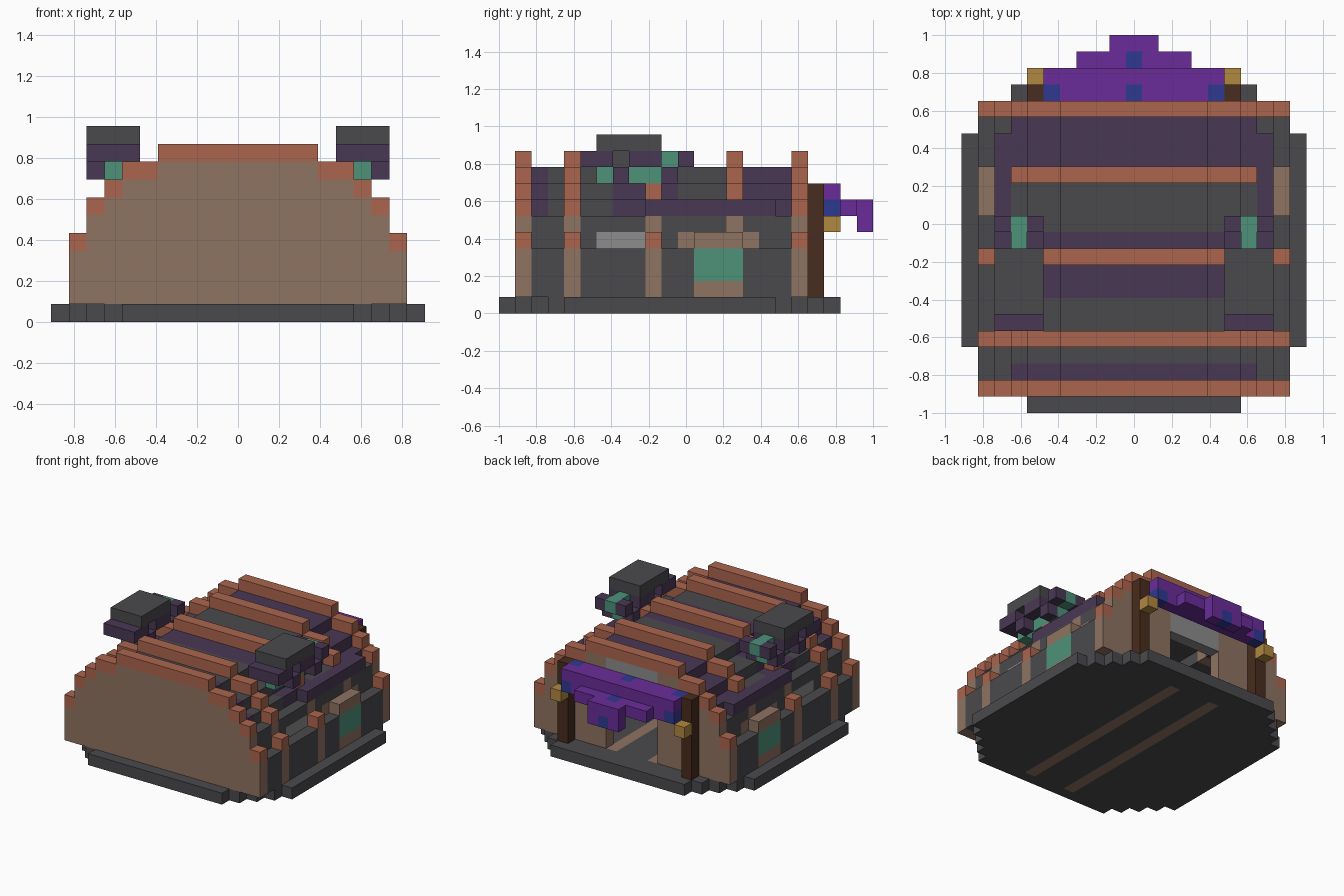
import bpy, bmesh
from mathutils import Vector

if "Cube" in bpy.data.objects:
    bpy.data.objects.remove(bpy.data.objects["Cube"], do_unlink=True)

U = 2 / 23  # edge length of one block


def linear(c):
    c /= 255
    return c / 12.92 if c <= 0.04045 else ((c + 0.055) / 1.055) ** 2.4


PALETTE = {
    "slate": (74, 74, 77), "tan": (143, 115, 98), "terracotta": (171, 101, 78),
    "plum": (73, 56, 84), "teal": (77, 146, 122), "pale_grey": (140, 140, 140),
    "dark_wood": (72, 44, 30), "violet": (106, 44, 153), "blue": (47, 56, 145),
    "gold": (176, 136, 64),
}
MATS = {}
for name, rgb in PALETTE.items():
    m = bpy.data.materials.new(name)
    m.use_nodes = True
    col = tuple(linear(c) for c in rgb) + (1,)
    m.diffuse_color = col
    for node in m.node_tree.nodes:
        if node.type == "BSDF_PRINCIPLED":
            node.inputs["Base Color"].default_value = col
    MATS[name] = m


def span(a, b):
    return range(a, b + 1)


def fill(cells, color, xs, ys, zs, mirror=True):
    """Set a box of blocks to a colour, on both sides if mirrored."""
    for x in xs:
        for y in ys:
            for z in zs:
                cells[x, y, z] = color
                if mirror:
                    cells[-x, y, z] = color


def build(name, cells):
    """Turn a set of coloured blocks into one clean mesh of outer faces."""
    bm = bmesh.new()
    colors = sorted(set(cells.values()))
    for cell, color in cells.items():
        centre = Vector((cell[0], cell[1] - 11, cell[2] + 0.5))
        for axis in range(3):
            for sign in (-1, 1):
                near = list(cell)
                near[axis] += sign
                if tuple(near) in cells:
                    continue
                n, a, b = Vector(), Vector(), Vector()
                n[axis] = sign / 2
                a[(axis + 1) % 3] = 0.5
                b[(axis + 2) % 3] = sign / 2
                corners = (-a - b, a - b, a + b, b - a)
                face = bm.faces.new([bm.verts.new((centre + n + c) * U) for c in corners])
                face.material_index = colors.index(color)
    bmesh.ops.remove_doubles(bm, verts=bm.verts, dist=U / 100)
    bmesh.ops.dissolve_limit(bm, angle_limit=0.02, verts=bm.verts, edges=bm.edges,
                             delimit={"MATERIAL", "NORMAL"})
    mesh = bpy.data.meshes.new(name)
    bm.to_mesh(mesh)
    bm.free()
    for c in colors:
        mesh.materials.append(MATS[c])
    bpy.context.collection.objects.link(bpy.data.objects.new(name, mesh))


# Arch profile: top layer of a rib at each distance from the middle
def rib_top(x):
    return {9: 4, 8: 6, 7: 7, 6: 8, 5: 8}.get(x, 9 if x < 5 else 0)


def roof_top(x):
    return rib_top(x) - 1


def shell_start(x):
    return 1 if x == 9 else min(roof_top(x), roof_top(x + 1) + 1)


# Round floor slab with two inlaid strips
base = {}
for y in span(0, 20):
    d = abs(y - 10)
    half = 10 if d <= 6 else 16 - d
    fill(base, "slate", span(0, half), [y], [0])
fill(base, "tan", [2], span(1, 18), [0])
build("floor_slab", base)

# Stepped roof and side walls with coloured bands
roof = {}
bands = {2, 7, 8, 10, 15, 16, 17}
for y in span(2, 17):
    for x in span(0, 9):
        color = "plum" if y in bands and x <= 7 else "slate"
        fill(roof, color, [x], [y], span(shell_start(x), roof_top(x)))
fill(roof, "pale_grey", [8], span(6, 8), [4])
fill(roof, "tan", [8], span(11, 15), [4])
fill(roof, "tan", [9], span(12, 14), [1])
fill(roof, "teal", [9], span(12, 14), [2, 3])
for y in (4, 9, 14):
    for x in span(0, 9):
        for z in span(shell_start(x), roof_top(x)):
            roof.pop((x, y, z), None) if not (y == 14 and x == 9) else None
            roof.pop((-x, y, z), None) if not (y == 14 and x == 9) else None
build("roof_and_walls", roof)

# Arched ribs; the first and last are full end walls
for label, y in (("front_wall", 1), ("front_rib", 4), ("middle_rib", 9),
                 ("back_rib", 14), ("back_wall", 18)):
    rib = {}
    solid = y in (1, 18)
    for x in span(0, 8 if y == 14 else 9):
        top = rib_top(x)
        fill(rib, "tan", [x], [y], span(1 if solid else shell_start(x), top - 1))
        if not (x == 8 and y in (9, 14)):
            fill(rib, "terracotta", [x], [y], [top])
    if y == 18:
        fill(rib, "pale_grey", span(0, 2), [y], span(5, 8))
        for x in span(-2, 2):
            for z in span(1, 4):
                del rib[x, y, z]
    build(label, rib)

# Side beams, window hoods, door posts and lanterns
for side, s in (("left", 1), ("right", -1)):
    for part, color, x, ys, zs in (
            ("side_beam", "plum", 8, span(9, 16), [6]),
            ("window_hood", "tan", 9, span(12, 14), [4]),
            ("door_post", "dark_wood", 6, [19], span(1, 7)),
            ("lantern", "gold", 6, [20], [5])):
        cells = {}
        fill(cells, color, [s * x], ys, zs, mirror=False)
        build(side + "_" + part, cells)

# Spotted cloth awning over the door
awning = {}
fill(awning, "violet", span(0, 5), [19, 20], [7])
fill(awning, "violet", span(0, 5), [20], [6])
fill(awning, "violet", span(0, 3), [21], [6])
fill(awning, "violet", span(0, 1), [22], [5, 6])
for x, y, z in ((0, 19, 7), (5, 19, 7), (5, 20, 6), (0, 21, 6), (0, 22, 5)):
    fill(awning, "blue", [x], [y], [z])
build("door_awning", awning)

# Roof ornaments: a slate cap on plum brackets with teal stems
for side, s in (("left", 1), ("right", -1)):
    cells = {}
    for color, xs, ys, zs in (
            ("slate", (6, 7, 8), span(6, 9), [10]),
            ("slate", [7], span(6, 9), [9]),
            ("plum", (6, 7, 8), [5], [9]),
            ("plum", (6, 8), (6, 8, 9), [9]),
            ("plum", (6, 8), (7, 10), [8]),
            ("plum", (6, 8), [11], [9]),
            ("teal", [7], (10, 11), [9]),
            ("teal", [7], (6, 8, 9, 10), [8])):
        fill(cells, color, [s * x for x in xs], ys, zs, mirror=False)
    build(side + "_roof_ornament", cells)
